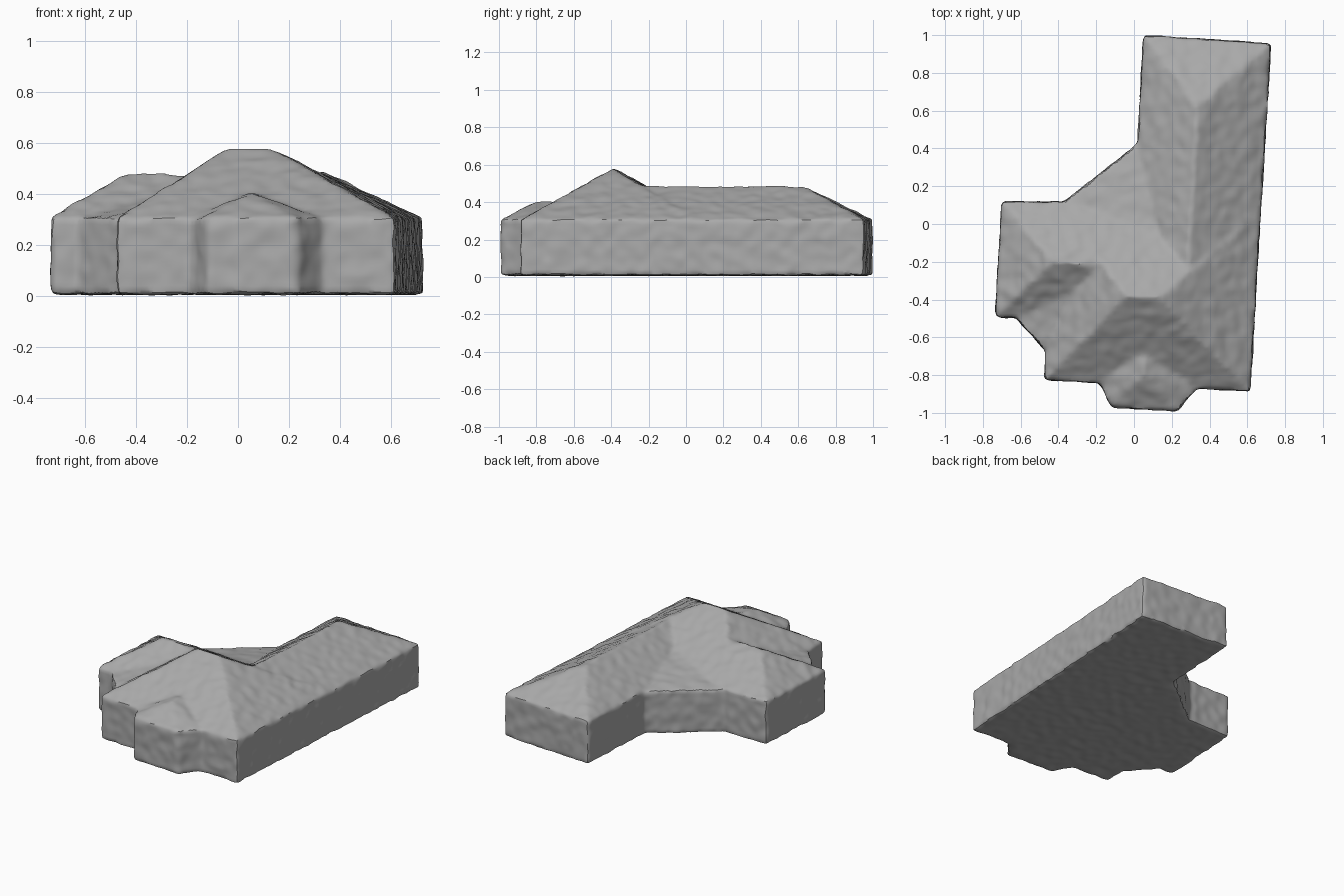
import bpy, bmesh
from mathutils import Vector, noise

cube = bpy.data.objects.get("Cube")
if cube:
    bpy.data.objects.remove(cube, do_unlink=True)

FLOOR, EAVES = 0.008, 0.305

grey = bpy.data.materials.new("plain_grey")
grey.use_nodes = True
colour = (0.4, 0.4, 0.4, 1)
grey.diffuse_color = colour
grey.node_tree.nodes["Principled BSDF"].inputs["Base Color"].default_value = colour


def hipped_block(bm, footprint, ridge):
    """Walls up to the eaves, closed by sloping planes up to the ridge."""
    points = [(x, y, z) for x, y in footprint for z in (FLOOR, EAVES)] + ridge
    verts = [bm.verts.new(p) for p in points]
    result = bmesh.ops.convex_hull(bm, input=verts)
    spare = {g for g in result["geom_interior"] + result["geom_unused"]
             if isinstance(g, bmesh.types.BMVert)}
    bmesh.ops.delete(bm, geom=list(spare), context="VERTS")


bm = bmesh.new()
# Main front block
hipped_block(bm, [(-0.475, -0.825), (0.615, -0.885), (0.67, 0.06), (-0.42, 0.12)],
             [(-0.04, -0.38, 0.58), (0.13, -0.39, 0.58)])
# Long back wing
hipped_block(bm, [(0.05, 1.0), (0.725, 0.955), (0.648, -0.3), (-0.02, -0.3)],
             [(0.335, 0.62, 0.488), (0.285, -0.24, 0.488)])
# Short side wing
hipped_block(bm, [(-0.735, -0.495), (-0.7, 0.12), (0.05, 0.11), (-0.1, -0.5)],
             [(-0.43, -0.2, 0.485), (-0.1, -0.22, 0.475)])
# Front porch
hipped_block(bm, [(-0.19, -0.82), (-0.12, -0.97), (0.23, -0.99), (0.33, -0.87), (0.05, -0.6)],
             [(0.05, -0.8, 0.405), (0.05, -0.65, 0.405)])
# Softened inner corners
hipped_block(bm, [(-0.38, 0.11), (-0.14, 0.165), (-0.03, 0.24), (0.015, 0.42), (0.2, 0.0)],
             [(0.17, -0.05, 0.39)])
hipped_block(bm, [(-0.62, -0.5), (-0.52, -0.55), (-0.48, -0.66), (-0.3, -0.45)],
             [(-0.35, -0.38, 0.38)])
bmesh.ops.recalc_face_normals(bm, faces=bm.faces)

mesh = bpy.data.meshes.new("house_shell")
bm.to_mesh(mesh)
bm.free()
house = bpy.data.objects.new("house_shell", mesh)
bpy.context.collection.objects.link(house)

# Fuse the blocks into one softened shell
remesh = house.modifiers.new("fuse", "REMESH")
remesh.mode = "VOXEL"
remesh.voxel_size = 0.016
soften = house.modifiers.new("soften", "SMOOTH")
soften.factor = 0.5
soften.iterations = 3
bpy.context.view_layer.update()
shell = house.evaluated_get(bpy.context.evaluated_depsgraph_get())
fused = bpy.data.meshes.new_from_object(shell)
house.modifiers.clear()
house.data = fused

# Gentle uneven surface
for v in fused.vertices:
    v.co += noise.noise_vector(Vector(v.co) * 16) * 0.006
    v.co.z = max(v.co.z, 0)

fused.materials.clear()
fused.materials.append(grey)
bpy.context.view_layer.objects.active = house
house.select_set(True)
bpy.ops.object.shade_smooth_by_angle(angle=0.6)
